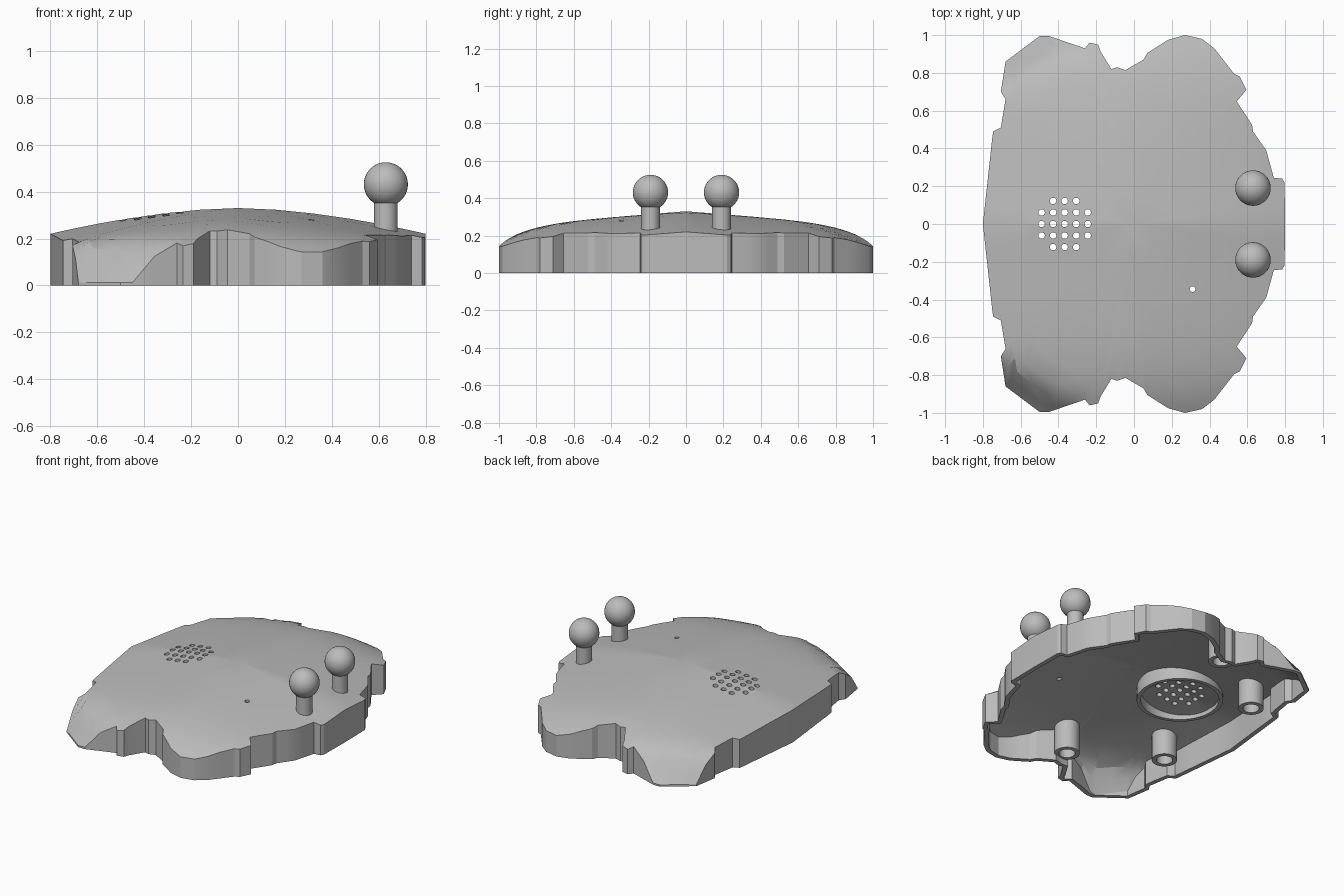
import bpy, bmesh
from math import sin, cos, tau
from mathutils import Vector

old = bpy.data.objects.get("Cube")
if old:
    bpy.data.objects.remove(old, do_unlink=True)

grey = bpy.data.materials.new("plain grey")
grey.use_nodes = True
grey.diffuse_color = (0.5, 0.5, 0.5, 1)
grey.node_tree.nodes["Principled BSDF"].inputs["Base Color"].default_value = (0.5, 0.5, 0.5, 1)

# Half of the scalloped plan outline, left to right; mirrored across y
HALF = [(-.8, 0), (-.75, .46), (-.745, .49), (-.705, .51), (-.68, .66), (-.705, .7),
        (-.68, .86), (-.5, .995), (-.45, .995), (-.26, .93), (-.235, .96), (-.19, .95),
        (-.175, .91), (-.12, .82), (-.09, .83), (-.045, .815), (.05, .87), (.07, .905),
        (.18, .975), (.27, 1), (.36, .98), (.425, .93), (.53, .795), (.56, .78),
        (.595, .71), (.54, .655), (.625, .525), (.63, .49), (.7, .39), (.74, .245),
        (.785, .24), (.797, .22), (.8, 0)]
WALL = .03
GRILLE_X = -.367


def dome(x, y):
    """Height of the top surface, falling away at the two rear lobes."""
    y = abs(y)
    z = .33 - .11 * (abs(x) / .8) ** 1.7 - .08 * y - .09 * y ** 6
    past = max(0, .854 * (y - .68) - .52 * (x + .68))
    return max(.012, z - 5.5 * past * past)


def make(name, bm, smooth=True):
    bmesh.ops.recalc_face_normals(bm, faces=bm.faces)
    mesh = bpy.data.meshes.new(name)
    bm.to_mesh(mesh)
    bm.free()
    mesh.materials.append(grey)
    ob = bpy.data.objects.new(name, mesh)
    bpy.context.collection.objects.link(ob)
    bpy.ops.object.select_all(action='DESELECT')
    ob.select_set(True)
    bpy.context.view_layer.objects.active = ob
    if smooth:
        bpy.ops.object.shade_smooth_by_angle(angle=.5)
    return ob


def bridge(bm, a, b):
    for i in range(len(a)):
        j = (i + 1) % len(a)
        bm.faces.new((a[i], a[j], b[j], b[i]))


def full_outline():
    loop = HALF + [(x, -y) for x, y in HALF[-2:0:-1]]
    pts = []
    for i, p in enumerate(loop):
        a, b = Vector(p), Vector(loop[(i + 1) % len(loop)])
        steps = int((b - a).length / .12) + 1
        pts += [a.lerp(b, k / steps) for k in range(steps)]
    return pts


def inset(pts, d):
    out = []
    for i, p in enumerate(pts):
        t = (pts[(i + 1) % len(pts)] - pts[i - 1]).normalized()
        out.append(p + Vector((t.y, -t.x)) * d)
    return out


def skin(bm, pts, drop):
    """Domed skin of concentric rings; returns its outer ring."""
    rings = [[bm.verts.new((p.x * s, p.y * s, max(.006, dome(p.x * s, p.y * s) - drop)))
              for p in pts] for s in (1, .96, .91, .85, .75, .6, .4, .2)]
    for a, b in zip(rings, rings[1:]):
        bridge(bm, a, b)
    centre = bm.verts.new((0, 0, dome(0, 0) - drop))
    last = rings[-1]
    for i in range(len(last)):
        bm.faces.new((last[i - 1], last[i], centre))
    return rings[0]


# Hollow shell: outer skin, wall, bottom rim, inner wall and ceiling
outer = full_outline()
inner = inset(outer, WALL)
bm = bmesh.new()
top = skin(bm, outer, 0)
ceiling = skin(bm, inner, WALL)
foot_out = [bm.verts.new((p.x, p.y, 0)) for p in outer]
foot_in = [bm.verts.new((p.x, p.y, 0)) for p in inner]
bridge(bm, top, foot_out)
bridge(bm, foot_out, foot_in)
bridge(bm, foot_in, ceiling)
shell = make("shell", bm, smooth=False)

# Grille holes (five by five without corners) and one small pin hole
bm = bmesh.new()
holes = [(GRILLE_X + i * .061, j * .061, .017) for i in range(-2, 3) for j in range(-2, 3)
         if abs(i * j) < 4] + [(.31, -.345, .015)]
for x, y, r in holes:
    made = bmesh.ops.create_cone(bm, cap_ends=True, segments=16, radius1=r, radius2=r, depth=.4)
    bmesh.ops.translate(bm, verts=made["verts"], vec=(x, y, .3))
cutter = make("hole_cutter", bm, smooth=False)
cutter.hide_render = True
cut = shell.modifiers.new("holes", 'BOOLEAN')
cut.operation, cut.solver, cut.object = 'DIFFERENCE', 'EXACT', cutter
bpy.ops.object.select_all(action='DESELECT')
shell.select_set(True)
bpy.context.view_layer.objects.active = shell
bpy.ops.object.modifier_apply(modifier=cut.name)
bpy.data.objects.remove(cutter, do_unlink=True)
bpy.ops.object.shade_smooth_by_angle(angle=.35)


# Open tubes hanging from the ceiling
def tube(name, x, y, r_out, r_in, z_low, n=32):
    bm = bmesh.new()
    loops = []
    for r, high in ((r_out, 1), (r_out, 0), (r_in, 0), (r_in, 1)):
        ring = []
        for k in range(n):
            px, py = x + r * cos(tau * k / n), y + r * sin(tau * k / n)
            ring.append(bm.verts.new((px, py, dome(px, py) - .012 if high else z_low)))
        loops.append(ring)
    for i in range(4):
        bridge(bm, loops[i], loops[(i + 1) % 4])
    make(name, bm)


tube("grille_collar", GRILLE_X, 0, .265, .24, .2, 64)
for side, s in (("front", -1), ("back", 1)):
    tube("middle_post_" + side, -.08, s * .735, .078, .05, .04)
    tube("rear_post_" + side, -.59, s * .413, .078, .05, .04)

    # Ball knobs on short stems
    bm = bmesh.new()
    made = bmesh.ops.create_cone(bm, cap_ends=True, segments=32, radius1=.05, radius2=.05, depth=.14)
    bmesh.ops.translate(bm, verts=made["verts"], vec=(.63, s * .19, .3))
    make("knob_stem_" + side, bm)
    bm = bmesh.new()
    made = bmesh.ops.create_uvsphere(bm, u_segments=32, v_segments=20, radius=.094)
    bmesh.ops.translate(bm, verts=made["verts"], vec=(.63, s * .19, .431))
    make("knob_ball_" + side, bm)
